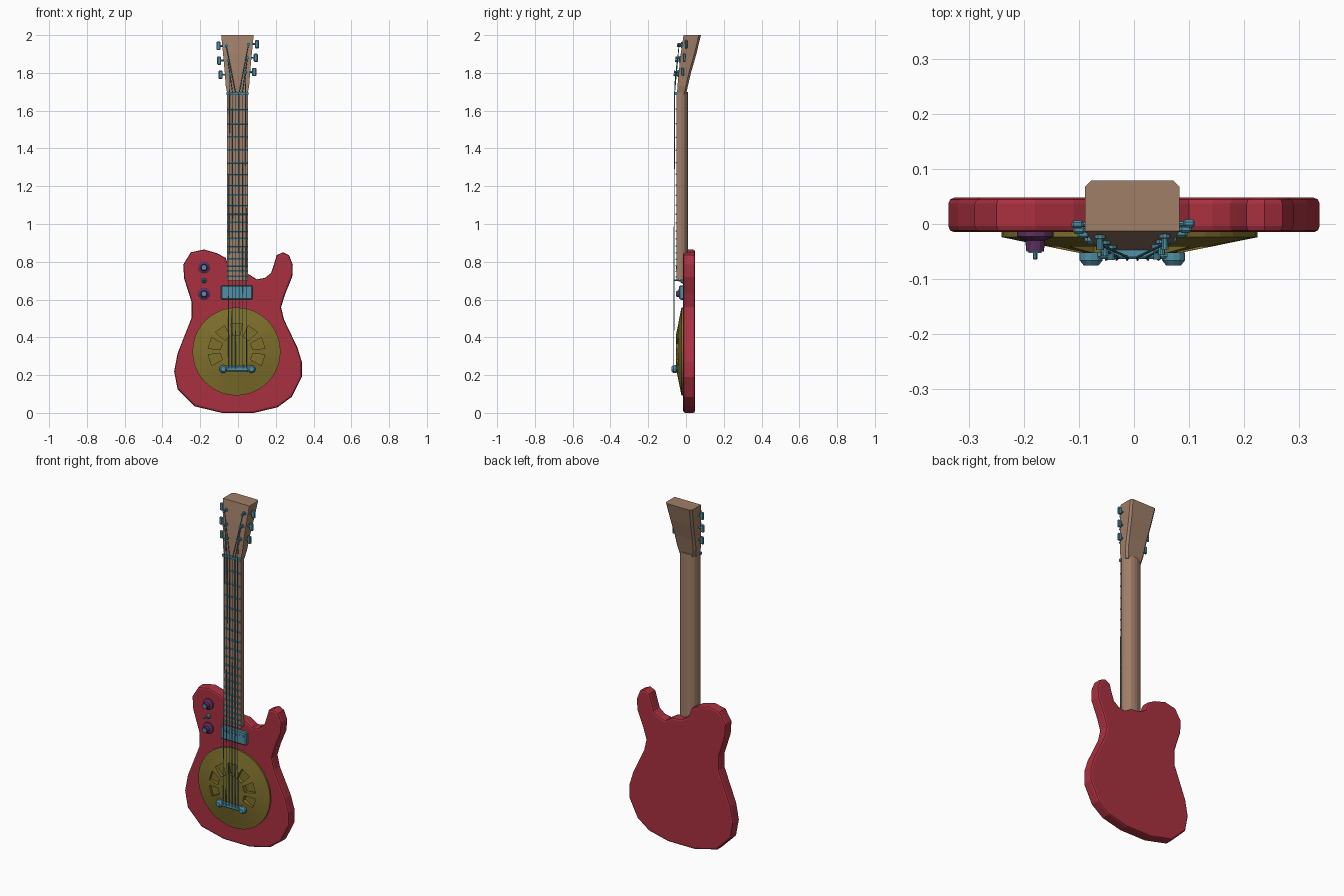
import bpy, bmesh, math
from mathutils import Vector

if "Cube" in bpy.data.objects:
    bpy.data.objects.remove(bpy.data.objects["Cube"])


def material(name, rgb):
    m = bpy.data.materials.new(name)
    m.diffuse_color = (*rgb, 1)
    m.use_nodes = True
    m.node_tree.nodes["Principled BSDF"].inputs["Base Color"].default_value = m.diffuse_color
    return m


RED = material("red_paint", (0.40, 0.03, 0.05))
WOOD = material("wood", (0.35, 0.21, 0.14))
BRASS = material("brass", (0.21, 0.16, 0.025))
STEEL = material("steel", (0.08, 0.28, 0.38))
PURPLE = material("purple_plastic", (0.11, 0.03, 0.12))
CX = -0.003  # neck centre line


def loft(name, rings, mat):
    """Skin a list of equal-length point rings and cap both ends."""
    bm = bmesh.new()
    vs = [[bm.verts.new(p) for p in ring] for ring in rings]
    n = len(rings[0])
    for a, b in zip(vs, vs[1:]):
        for i in range(n):
            j = (i + 1) % n
            bm.faces.new((a[i], a[j], b[j], b[i]))
    bm.faces.new(vs[0])
    bm.faces.new(vs[-1])
    bmesh.ops.recalc_face_normals(bm, faces=bm.faces)
    me = bpy.data.meshes.new(name)
    bm.to_mesh(me)
    bm.free()
    ob = bpy.data.objects.new(name, me)
    bpy.context.collection.objects.link(ob)
    if mat:
        me.materials.append(mat)
    return ob


def box(name, x0, x1, y0, y1, z0, z1, mat, bevel=0):
    ring = lambda z: [(x0, y0, z), (x1, y0, z), (x1, y1, z), (x0, y1, z)]
    ob = loft(name, [ring(z0), ring(z1)], mat)
    if bevel:
        ob.modifiers.new("bevel", "BEVEL").width = bevel
    return ob


def lathe(name, x, z, profile, n, mat):
    """Turned part whose axis runs along y; profile is (radius, y)."""
    rings = [[(x + r * math.cos(2 * math.pi * i / n), y, z + r * math.sin(2 * math.pi * i / n))
              for i in range(n)] for r, y in profile]
    return loft(name, rings, mat)


def rod(name, p, q, r, n, mat):
    p, q = Vector(p), Vector(q)
    rot = (q - p).to_track_quat('Z', 'Y')
    circle = [rot @ Vector((r * math.cos(2 * math.pi * i / n), r * math.sin(2 * math.pi * i / n), 0))
              for i in range(n)]
    return loft(name, [[p + c for c in circle], [q + c for c in circle]], mat)


# Body: outline extruded through y with a rounded edge
outline = [(-.065, .82), (-.11, .845), (-.18, .865), (-.25, .85), (-.29, .785), (-.285, .71),
           (-.245, .585), (-.245, .505), (-.32, .315), (-.338, .22), (-.32, .125), (-.23, .035),
           (-.085, .0), (.085, .0), (.21, .03), (.285, .085), (.338, .19), (.338, .27),
           (.315, .345), (.243, .495), (.228, .56), (.25, .63), (.287, .72), (.29, .785),
           (.27, .835), (.238, .85), (.205, .835), (.19, .785), (.175, .74), (.143, .715),
           (.1, .707), (.055, .735), (0, .74), (-.045, .765)]
body = loft("body", [[(x, y, z) for x, z in outline] for y in (-.015, .048)], RED)
bev = body.modifiers.new("bevel", "BEVEL")
bev.width, bev.segments, bev.angle_limit = .011, 2, math.radians(60)

# Neck with a rounded back, and fingerboard
half = [(.055, -.044), (.055, -.025), (.048, -.008), (.03, .006), (.01, .011)]
section = half + [(-x, y) for x, y in reversed(half)]
loft("neck", [[(CX + x, y, z) for x, y in section] for z in (.705, 1.70)], WOOD)
box("fingerboard", CX - .056, CX + .056, -.05, -.043, .70, 1.69, WOOD)

# Headstock: (z, half width, front y, back y)
stations = [(1.685, .053, -.048, .0), (1.73, .062, -.045, .01), (1.80, .067, -.039, .026),
            (1.90, .076, -.028, .055), (2.0, .086, -.013, .079)]
rings = []
for z, w, f, b in stations:
    c = .011
    pts = [(w, f), (w, b - c), (w - c, b), (c - w, b), (-w, b - c), (-w, f)]
    rings.append([(CX + x, y, z) for x, y in pts])
loft("headstock", rings, WOOD)

# Nut and frets
BRIDGE, NUT = .235, 1.69
box("nut", CX - .058, CX + .058, -.06, -.042, NUT - .006, NUT + .008, STEEL)
for i in range(1, 20):
    z = BRIDGE + (NUT - BRIDGE) * 2 ** (-i / 12)
    box(f"fret_{i}", CX - .055, CX + .055, -.0545, -.049, z - .004, z + .004, STEEL, .0015)

# Resonator cone with a fan of slots
RX, RZ = -.008, .325
cone = lathe("resonator_cone", RX, RZ, [(.233, -.012), (.233, -.024), (.09, -.053)], 40, BRASS)
for k in range(7):
    a = math.radians(-18 + 36 * k)
    u, v = Vector((math.cos(a), 0, math.sin(a))), Vector((-math.sin(a), 0, math.cos(a)))
    o = Vector((RX, 0, RZ))
    quad = [o + u * .085 + v * .018, o + u * .148 + v * .03, o + u * .148 - v * .03, o + u * .085 - v * .018]
    cutter = loft("slot_cutter", [[p + Vector((0, y, 0)) for p in quad] for y in (-.1, -.028)], None)
    cutter.hide_render = True
    cut = cone.modifiers.new("slot", "BOOLEAN")
    cut.operation, cut.object, cut.solver = 'DIFFERENCE', cutter, 'EXACT'
    bpy.context.view_layer.objects.active = cone
    bpy.ops.object.modifier_apply(modifier=cut.name)
    bpy.data.objects.remove(cutter)

# Bridge bar and end posts
box("bridge_bar", -.078, .072, -.064, -.044, BRIDGE - .016, BRIDGE + .014, STEEL, .005)
for side, x in (("left", -.078), ("right", .072)):
    lathe(f"bridge_post_{side}", x, BRIDGE - .003,
          [(.014, -.03), (.014, -.05), (.021, -.052), (.021, -.066), (.013, -.076)], 12, STEEL)

# Pickup with pole screws
box("pickup", -.09, .077, -.036, -.012, .60, .675, STEEL, .005)
for i in range(6):
    lathe(f"pole_screw_{i}", CX - .06 + .024 * i, .65, [(.007, -.034), (.007, -.039)], 8, STEEL)

# Control knobs and toggle switch
for name, z in (("upper", .77), ("lower", .63)):
    lathe(f"knob_{name}", -.18, z,
          [(.033, -.013), (.033, -.023), (.025, -.027), (.018, -.03), (.016, -.05)], 12, PURPLE)
    lathe(f"knob_cap_{name}", -.18, z, [(.012, -.049), (.012, -.053)], 12, STEEL)
lathe("switch_base", -.18, .70, [(.014, -.013), (.014, -.022), (.008, -.03)], 8, STEEL)
rod("switch_lever", (-.18, -.028, .70), (-.18, -.064, .703), .004, 8, STEEL)


def face_y(z):
    """Front surface of the headstock at height z."""
    for (z0, _, f0, _), (z1, _, f1, _) in zip(stations, stations[1:]):
        if z <= z1:
            return f0 + (f1 - f0) * (z - z0) / (z1 - z0)


# Tuners and strings: (post x, button x, z), outer strings to the lowest posts
left = [(-.042, -.092, 1.79), (-.053, -.1, 1.865), (-.062, -.103, 1.943)]
right = [(.056, .1, 1.952), (.05, .094, 1.88), (.042, .086, 1.805)]
for i, (px, bx, z) in enumerate(left + right):
    f = face_y(z)
    y = f + .021
    lathe(f"tuner_post_{i}", px, z, [(.011, f + .01), (.011, f - .005), (.006, f - .006), (.007, f - .026)], 10, STEEL)
    rod(f"tuner_shaft_{i}", (px, y, z), (bx, y, z), .005, 8, STEEL)
    box(f"tuner_button_{i}", bx - .011, bx + .011, y - .007, y + .007, z - .022, z + .022, STEEL, .004)
    t = (i - 2.5) / 2.5
    nut = (CX + .042 * t, -.0605, NUT)
    rod(f"string_{i}", (CX + .048 * t, -.065, BRIDGE), nut, .0022, 6, STEEL)
    rod(f"string_head_{i}", nut, (px, f - .016, z), .0022, 6, STEEL)
